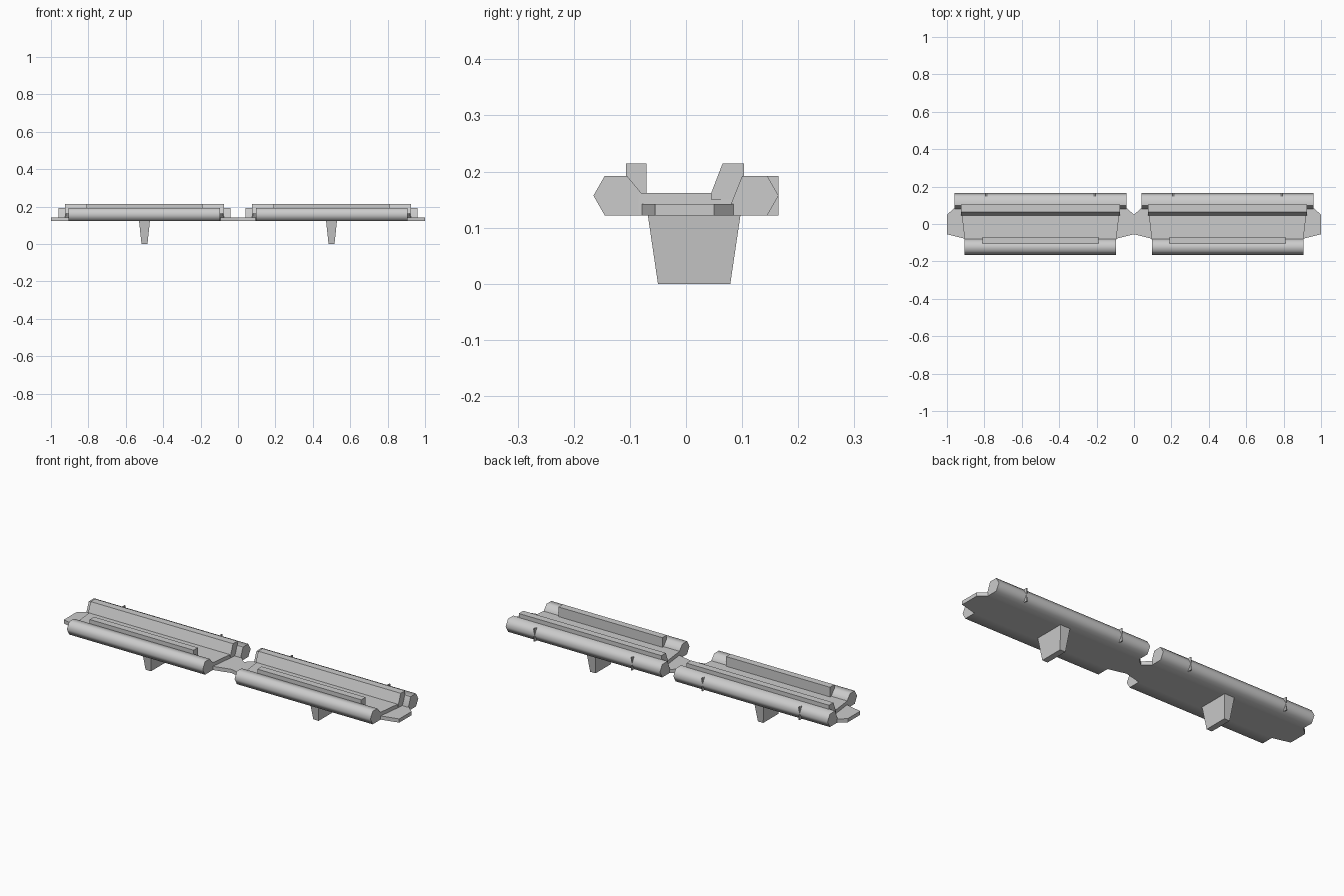
import bpy, bmesh, math

if "Cube" in bpy.data.objects:
    bpy.data.objects.remove(bpy.data.objects["Cube"])

steel = bpy.data.materials.new("light_grey_steel")
steel.use_nodes = True
GREY = (0.6, 0.6, 0.6, 1)
steel.diffuse_color = GREY
steel.node_tree.nodes["Principled BSDF"].inputs["Base Color"].default_value = GREY


def loft(name, ring_a, ring_b, smooth=False):
    """Solid between two matching rings of points."""
    bm = bmesh.new()
    a = [bm.verts.new(p) for p in ring_a]
    b = [bm.verts.new(p) for p in ring_b]
    bm.faces.new(a)
    bm.faces.new(b)
    for i in range(len(a)):
        j = (i + 1) % len(a)
        bm.faces.new((a[i], a[j], b[j], b[i]))
    bmesh.ops.recalc_face_normals(bm, faces=bm.faces)
    mesh = bpy.data.meshes.new(name)
    bm.to_mesh(mesh)
    bm.free()
    mesh.materials.append(steel)
    obj = bpy.data.objects.new(name, mesh)
    bpy.context.collection.objects.link(obj)
    if smooth:
        bpy.ops.object.select_all(action="DESELECT")
        obj.select_set(True)
        bpy.context.view_layer.objects.active = obj
        bpy.ops.object.shade_smooth_by_angle(angle=math.radians(65))
    return obj


def bar(name, x, half, profile, smooth=False):
    """Side profile (y, z) swept across the width."""
    return loft(name, [(x - half, y, z) for y, z in profile],
                [(x + half, y, z) for y, z in profile], smooth)


def slab(name, outline, z0, z1):
    """Plan outline (x, y) raised between two heights."""
    return loft(name, [(x, y, z0) for x, y in outline],
                [(x, y, z1) for x, y in outline])


def rect(x, y, hx, hy):
    return [(x - hx, y - hy), (x + hx, y - hy), (x + hx, y + hy), (x - hx, y + hy)]


BASE, TAB, DECK, ROLL, TOP = 0.122, 0.142, 0.162, 0.192, 0.214

front_roller = [(-0.165, 0.157), (-0.145, ROLL), (-0.105, ROLL),
                (-0.08, DECK), (-0.08, BASE), (-0.145, BASE)]
rear_roller = [(0.165, 0.157), (0.145, ROLL), (0.1, ROLL),
               (0.08, TAB), (0.08, BASE), (0.145, BASE)]
rear_rib = [(0.045, 0.15), (0.045, DECK), (0.065, TOP), (0.103, TOP), (0.103, 0.15)]

for side, cx in (("right", -0.5), ("left", 0.5)):
    # Tapered deck with the two rounded edges
    slab(side + "_deck", [(cx - 0.405, -0.085), (cx + 0.405, -0.085),
                          (cx + 0.425, 0.085), (cx - 0.425, 0.085)], BASE, DECK)
    bar(side + "_front_roller", cx, 0.405, front_roller, True)
    bar(side + "_rear_roller", cx, 0.46, rear_roller, True)

    # Raised ribs
    bar(side + "_rear_rib", cx, 0.425, rear_rib)
    slab(side + "_front_rib", rect(cx, -0.0885, 0.31, 0.0185), 0.15, TOP)

    # Guide horn below
    loft(side + "_guide_horn",
         [(x, y, BASE) for x, y in rect(cx, 0.0145, 0.029, 0.0825)],
         [(x, y, 0) for x, y in rect(cx, 0.0145, 0.016, 0.0645)])

    # End tabs and thin rear fins
    for tag, s in (("inner", -1 if cx > 0 else 1), ("outer", 1 if cx > 0 else -1)):
        slab(f"{side}_{tag}_tab",
             [(cx + s * x, y) for x, y in ((0.4, -0.08), (0.5, -0.055), (0.5, 0.05),
                                           (0.46, 0.085), (0.4, 0.085))], BASE, TAB)
        bar(f"{side}_{tag}_fin", cx + s * 0.29, 0.003,
            [(0.14, BASE), (0.165, BASE), (0.165, ROLL), (0.14, ROLL)])
